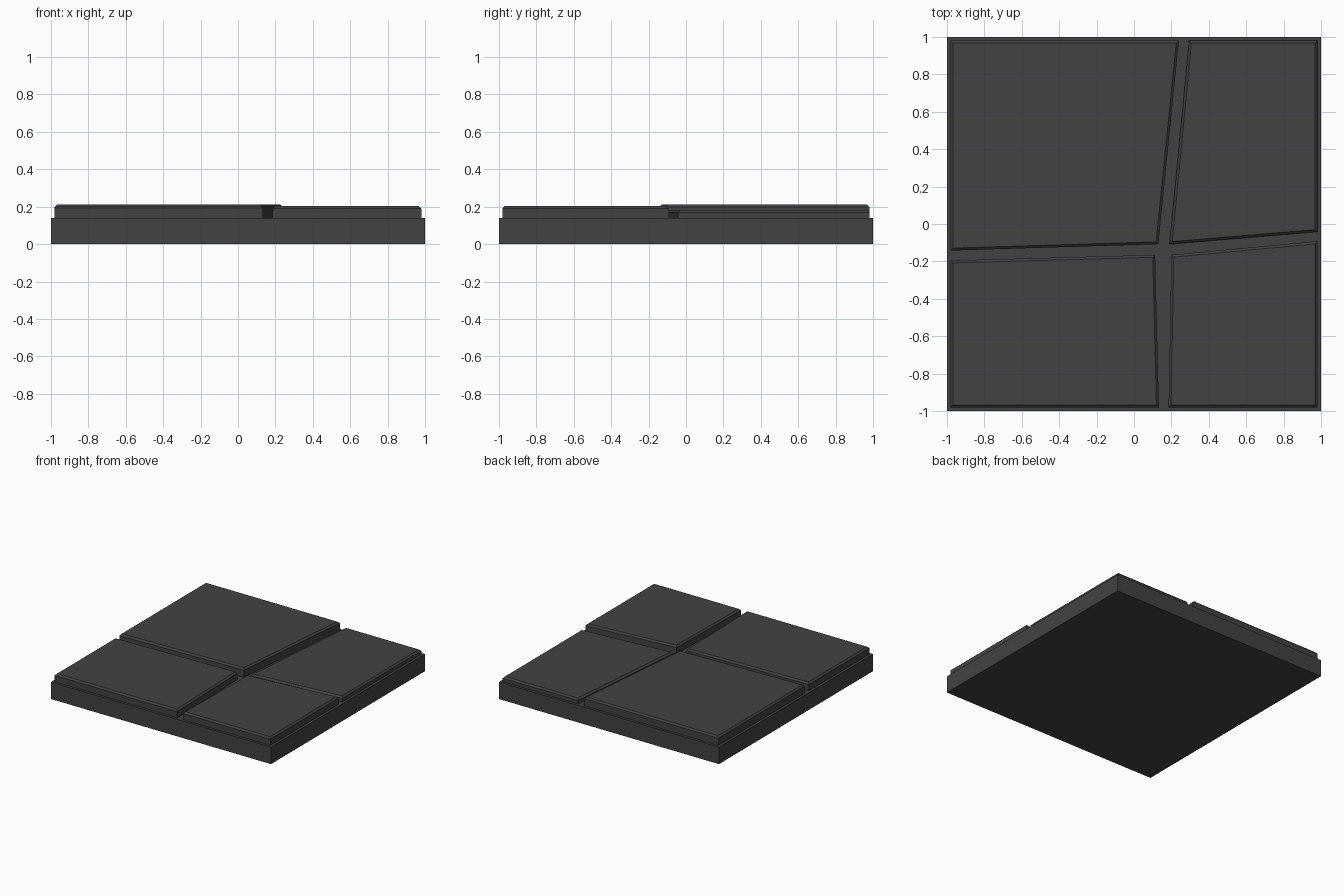
import bpy, bmesh

if "Cube" in bpy.data.objects:
    bpy.data.objects.remove(bpy.data.objects["Cube"])

stone = bpy.data.materials.new("dark_grey_stone")
stone.diffuse_color = (0.055, 0.055, 0.055, 1)
stone.use_nodes = True
stone.node_tree.nodes["Principled BSDF"].inputs["Base Color"].default_value = stone.diffuse_color


def prism(name, outline, z0, z1, bevel=0.0):
    """Extrude a counter-clockwise outline from z0 to z1, chamfering the top rim."""
    bm = bmesh.new()
    base = bm.faces.new([bm.verts.new((x, y, z0)) for x, y in outline])
    new = bmesh.ops.extrude_face_region(bm, geom=[base], use_keep_orig=True)["geom"]
    top = [v for v in new if isinstance(v, bmesh.types.BMVert)]
    bmesh.ops.translate(bm, verts=top, vec=(0, 0, z1 - z0))
    bmesh.ops.recalc_face_normals(bm, faces=bm.faces)
    if bevel:
        rim = [e for e in bm.edges if all(v in top for v in e.verts)]
        bmesh.ops.bevel(bm, geom=rim, offset=bevel, segments=1, affect='EDGES')
    mesh = bpy.data.meshes.new(name)
    bm.to_mesh(mesh)
    bm.free()
    mesh.materials.append(stone)
    bpy.context.collection.objects.link(bpy.data.objects.new(name, mesh))


# Square base slab
prism("base_slab", [(-1, -1), (1, -1), (1, 1), (-1, 1)], 0, 0.14)

# Four uneven paving tiles: outline and top height
E = 0.98
tiles = {
    "tile_back_left": ([(-E, -0.142), (0.13, -0.108), (0.24, E), (-E, E)], 0.212),
    "tile_back_right": ([(0.19, -0.108), (E, -0.042), (E, E), (0.295, E)], 0.182),
    "tile_front_left": ([(-E, -E), (0.133, -E), (0.113, -0.165), (-E, -0.195)], 0.205),
    "tile_front_right": ([(0.185, -E), (E, -E), (E, -0.092), (0.2, -0.165)], 0.204),
}
for name, (outline, top) in tiles.items():
    prism(name, outline, 0.138, top, 0.013)
